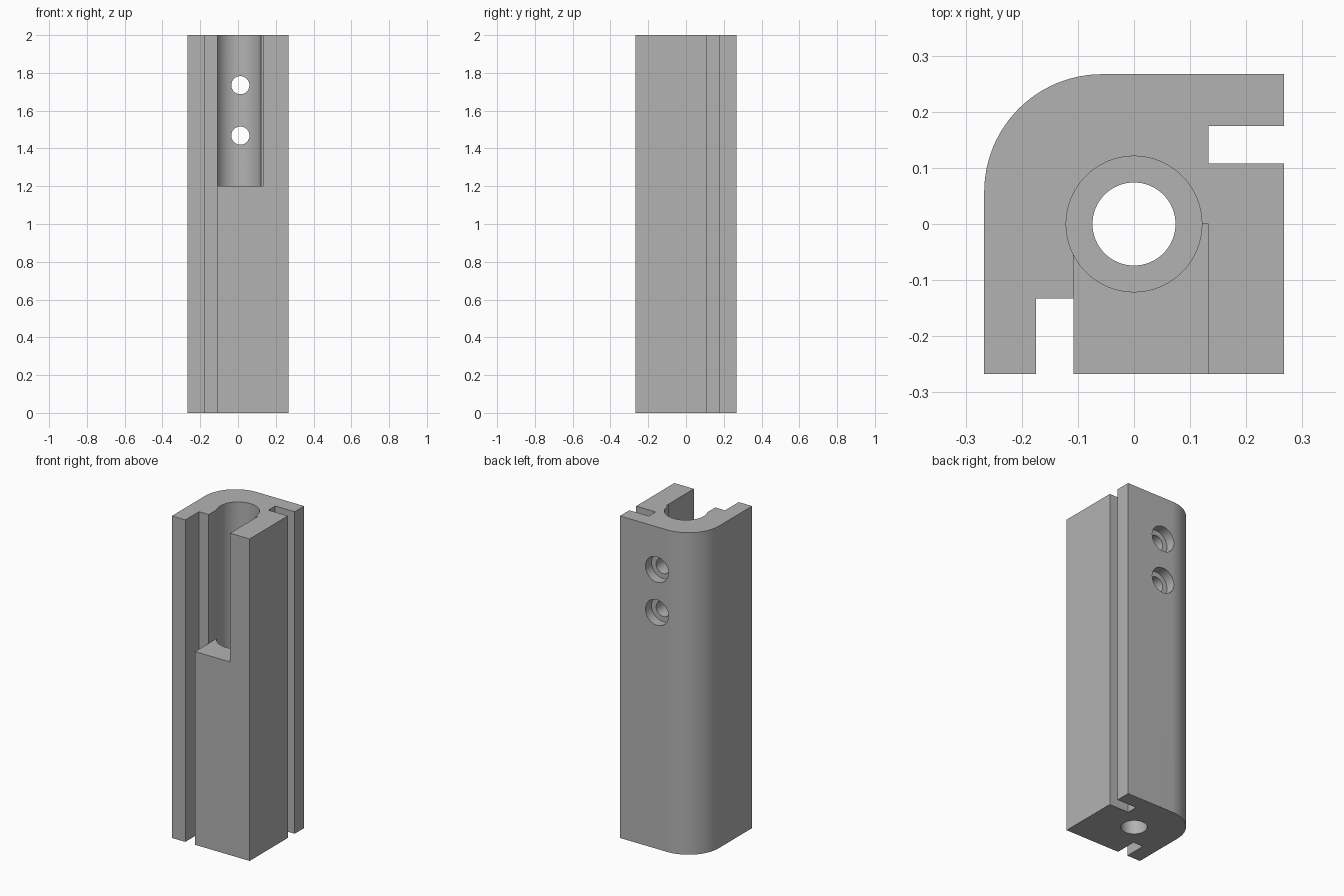
import bpy, bmesh
from math import cos, sin, pi, radians
from mathutils import Matrix, Vector

if "Cube" in bpy.data.objects:
    bpy.data.objects.remove(bpy.data.objects["Cube"], do_unlink=True)

HALF, HEIGHT, CORNER = 0.267, 2.0, 0.21
SLOT_NEAR, SLOT_FAR, SLOT_END = 0.108, 0.175, 0.133
POCKET_FLOOR, BORE_FLOOR = 1.2, 1.07
SCREW_X = 0.0125

grey = bpy.data.materials.new("plain grey")
grey.use_nodes = True
grey.diffuse_color = (0.45, 0.45, 0.45, 1)
grey.node_tree.nodes["Principled BSDF"].inputs["Base Color"].default_value = (0.45, 0.45, 0.45, 1)


def finish(name, bm):
    bmesh.ops.recalc_face_normals(bm, faces=bm.faces)
    mesh = bpy.data.meshes.new(name)
    bm.to_mesh(mesh)
    bm.free()
    mesh.materials.append(grey)
    obj = bpy.data.objects.new(name, mesh)
    bpy.context.collection.objects.link(obj)
    return obj


def prism(name, outline, z0, z1):
    bm = bmesh.new()
    base = bm.faces.new([bm.verts.new((x, y, z0)) for x, y in outline])
    top = bmesh.ops.extrude_face_region(bm, geom=[base])["geom"]
    verts = [v for v in top if isinstance(v, bmesh.types.BMVert)]
    bmesh.ops.translate(bm, vec=(0, 0, z1 - z0), verts=verts)
    return finish(name, bm)


def cylinder(name, radius, start, end, sides=64):
    start, end = Vector(start), Vector(end)
    axis = end - start
    bm = bmesh.new()
    place = Matrix.Translation((start + end) / 2) @ axis.to_track_quat("Z", "Y").to_matrix().to_4x4()
    bmesh.ops.create_cone(bm, cap_ends=True, segments=sides, radius1=radius,
                          radius2=radius, depth=axis.length, matrix=place)
    return finish(name, bm)


def cut(obj, cutter):
    cutter.hide_render = True
    mod = obj.modifiers.new("cut", "BOOLEAN")
    mod.operation, mod.solver, mod.object = "DIFFERENCE", "EXACT", cutter
    bpy.context.view_layer.objects.active = obj
    bpy.ops.object.modifier_apply(modifier=mod.name)
    bpy.data.objects.remove(cutter, do_unlink=True)


# Slotted post with one rounded corner
front_slot = [(-SLOT_FAR, -HALF), (-SLOT_FAR, -SLOT_END), (-SLOT_NEAR, -SLOT_END), (-SLOT_NEAR, -HALF)]
side_slot = [(-y, -x) for x, y in reversed(front_slot)]
centre = HALF - CORNER
arc = [(-centre - CORNER * sin(a), centre + CORNER * cos(a))
       for a in (i * pi / 48 for i in range(25))]
outline = [(-HALF, -HALF)] + front_slot + [(HALF, -HALF)] + side_slot + [(HALF, HALF)] + arc
post = prism("slotted_post", outline, 0, HEIGHT)

# Open pocket at the top of the front
pocket = [(-0.14, -0.3), (SLOT_END, -0.3), (SLOT_END, 0), (-SLOT_NEAR, 0),
          (-SLOT_NEAR, -0.14), (-0.14, -0.14)]
cut(post, prism("pocket_cutter", pocket, POCKET_FLOOR, HEIGHT + 0.1))

# Stepped bore down the middle
cut(post, cylinder("wide_bore_cutter", 0.121, (0, 0, BORE_FLOOR), (0, 0, HEIGHT + 0.1)))
cut(post, cylinder("narrow_bore_cutter", 0.074, (0, 0, -0.1), (0, 0, BORE_FLOOR + 0.1)))

# Two counterbored screw holes through the back wall
for z in (1.735, 1.468):
    cut(post, cylinder("screw_cutter", 0.048, (SCREW_X, 0.02, z), (SCREW_X, 0.3, z), 40))
    cut(post, cylinder("screw_head_cutter", 0.079, (SCREW_X, HALF - 0.06, z), (SCREW_X, 0.3, z), 40))

# Smooth curved walls, sharp edges
bpy.ops.object.select_all(action="DESELECT")
post.select_set(True)
bpy.context.view_layer.objects.active = post
bpy.ops.object.shade_smooth_by_angle(angle=radians(30))
